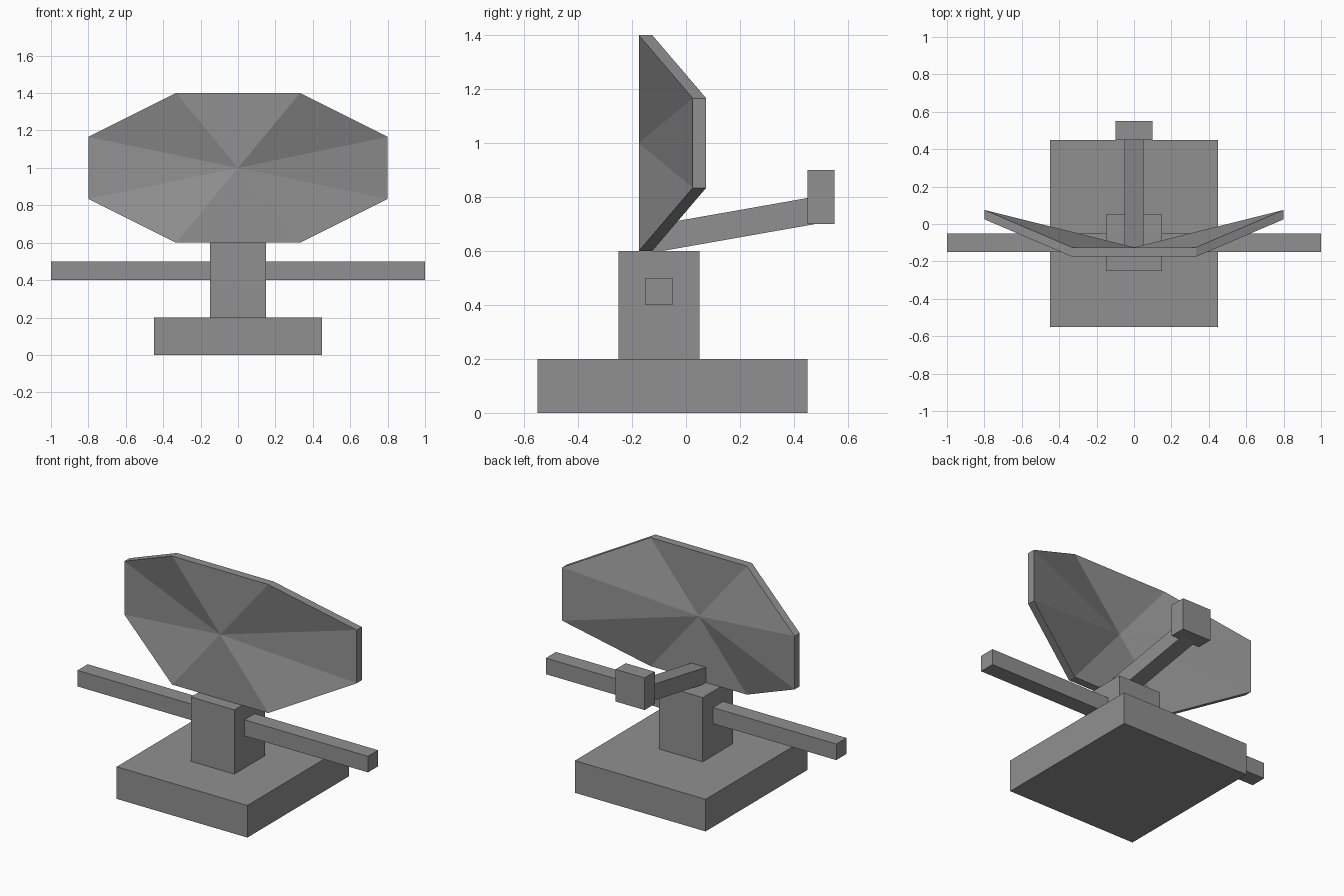
import bpy, bmesh, math
from mathutils import Matrix

if "Cube" in bpy.data.objects:
    bpy.data.objects.remove(bpy.data.objects["Cube"])

grey = bpy.data.materials.new("mid_grey")
grey.diffuse_color = (0.28, 0.28, 0.28, 1)
grey.use_nodes = True
grey.node_tree.nodes["Principled BSDF"].inputs["Base Color"].default_value = grey.diffuse_color


def finish(name, bm):
    bmesh.ops.recalc_face_normals(bm, faces=bm.faces)
    mesh = bpy.data.meshes.new(name)
    bm.to_mesh(mesh)
    bm.free()
    mesh.materials.append(grey)
    ob = bpy.data.objects.new(name, mesh)
    bpy.context.collection.objects.link(ob)
    return ob


def box(name, centre, size, tilt=0):
    bm = bmesh.new()
    m = (Matrix.Translation(centre) @ Matrix.Rotation(math.radians(tilt), 4, 'X')
         @ Matrix.Diagonal((*size, 1)))
    bmesh.ops.create_cube(bm, size=1, matrix=m)
    return finish(name, bm)


# Pedestal and crossbar
box("base", (0, -0.05, 0.1), (0.9, 1.0, 0.2))
box("column", (0, -0.1, 0.4), (0.3, 0.3, 0.4))
box("crossbar", (0, -0.1, 0.45), (2.0, 0.1, 0.1))

# Feed arm tilted up by ten degrees, with the feed block at its end
box("feed_arm", (0, 0.175, 0.697), (0.1, 0.63, 0.1), 10)
box("feed_block", (0, 0.5, 0.8), (0.2, 0.1, 0.2))

# Dish: stretched octagon, sides swept back, fanned from the middle
W, H, INNER, SWEEP, THICK = 0.8, 0.4, 0.331, 0.2, 0.05
bm = bmesh.new()
rims, hubs = [], []
for y in (-0.175, -0.175 + THICK):
    ring = []
    for i in range(8):
        a = math.radians(22.5 + 45 * i)
        k = math.cos(math.radians(22.5))
        x, z = W * math.cos(a) / k, H * math.sin(a) / k
        ring.append(bm.verts.new((x, y + (SWEEP if abs(x) > 0.5 else 0), 1 + z)))
    rims.append(ring)
    hubs.append(bm.verts.new((0, y, 1)))
for i in range(8):
    j = (i + 1) % 8
    for ring, hub in zip(rims, hubs):
        bm.faces.new((hub, ring[i], ring[j]))
    bm.faces.new((rims[0][i], rims[0][j], rims[1][j], rims[1][i]))
finish("dish", bm)
